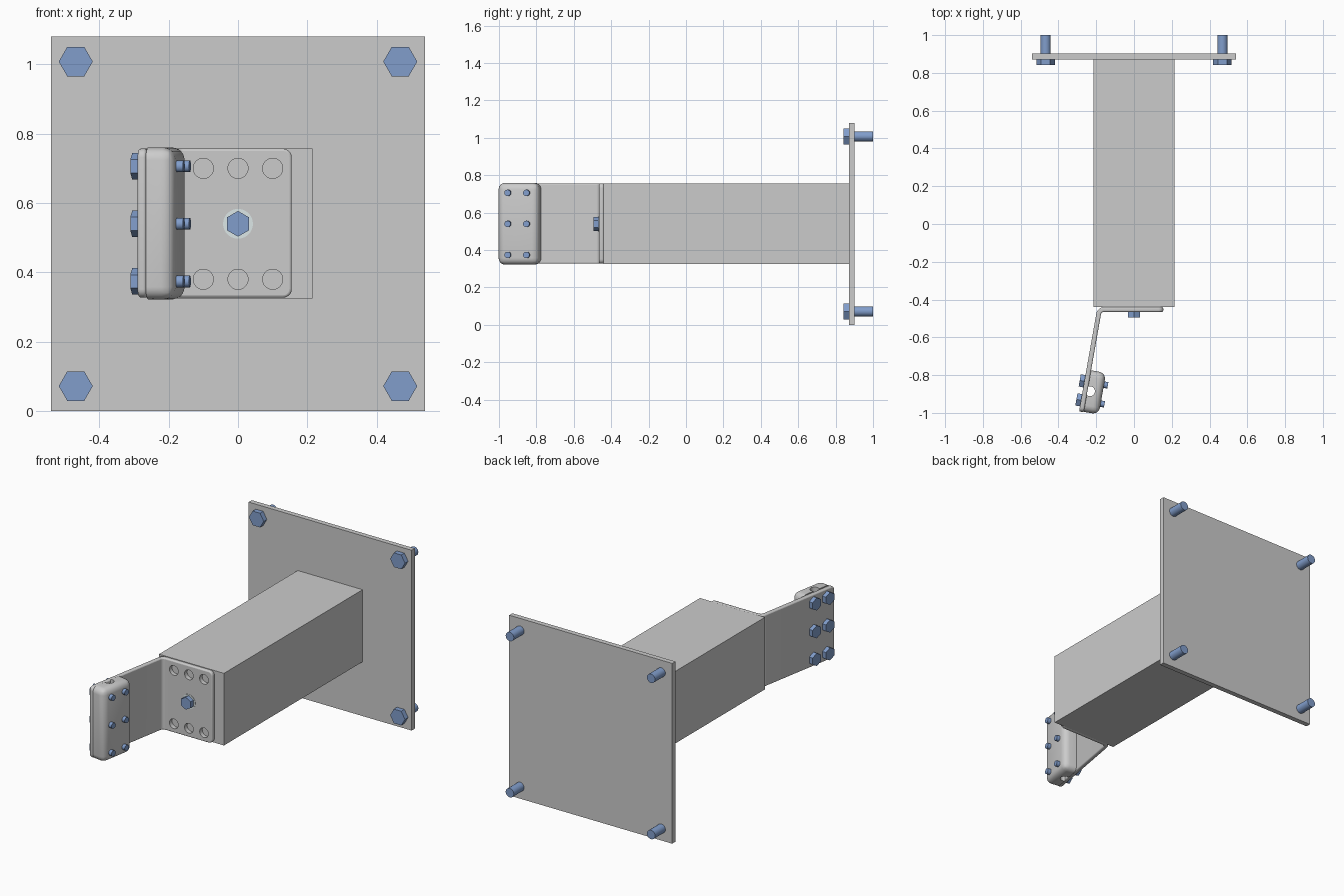
import bpy, bmesh, math
from mathutils import Matrix, Vector

if "Cube" in bpy.data.objects:
    bpy.data.objects.remove(bpy.data.objects["Cube"])

blue = bpy.data.materials.new("blue_steel")
blue.diffuse_color = (0.22, 0.34, 0.60, 1)
blue.use_nodes = True
blue.node_tree.nodes["Principled BSDF"].inputs["Base Color"].default_value = blue.diffuse_color
pale = bpy.data.materials.new("pale_washer")
pale.diffuse_color = (0.72, 0.80, 0.80, 1)
pale.use_nodes = True
pale.node_tree.nodes["Principled BSDF"].inputs["Base Color"].default_value = pale.diffuse_color


def make(name, bm, mat=None, mtx=None):
    bmesh.ops.recalc_face_normals(bm, faces=bm.faces)
    me = bpy.data.meshes.new(name)
    bm.to_mesh(me)
    bm.free()
    ob = bpy.data.objects.new(name, me)
    bpy.context.collection.objects.link(ob)
    if mat:
        me.materials.append(mat)
    if mtx:
        ob.matrix_world = mtx
    return ob


def smooth(ob):
    bpy.ops.object.select_all(action='DESELECT')
    ob.select_set(True)
    bpy.context.view_layer.objects.active = ob
    bpy.ops.object.shade_smooth_by_angle(angle=math.radians(35))


def extrude_profile(bm, pts, z0, z1):
    lo = [bm.verts.new((x, y, z0)) for x, y in pts]
    hi = [bm.verts.new((x, y, z1)) for x, y in pts]
    bm.faces.new(lo)
    bm.faces.new(hi)
    n = len(pts)
    for i in range(n):
        j = (i + 1) % n
        bm.faces.new((lo[i], lo[j], hi[j], hi[i]))


def prism(bm, n, r, z0, z1):
    extrude_profile(bm, [(r * math.cos(2 * math.pi * i / n), r * math.sin(2 * math.pi * i / n))
                         for i in range(n)], z0, z1)


def frame(pos, axis, point):
    # local z runs along axis, local x along point
    z, x = Vector(axis).normalized(), Vector(point).normalized()
    y = z.cross(x)
    m = Matrix((x, y, z)).transposed().to_4x4()
    m.translation = pos
    return m


def bolt(name, pos, axis, point, head_r, head_h, shank_r, shank_len):
    bm = bmesh.new()
    prism(bm, 6, head_r, 0, head_h)
    prism(bm, 24, shank_r, -shank_len, 0)
    smooth(make(name, bm, blue, frame(pos, axis, point)))


def box(name, x0, x1, y0, y1, z0, z1):
    bm = bmesh.new()
    extrude_profile(bm, [(x0, y0), (x1, y0), (x1, y1), (x0, y1)], z0, z1)
    return make(name, bm)


def cut(ob, cutter):
    cutter.hide_render = True
    cutter.hide_viewport = True
    cutter.display_type = 'WIRE'
    mod = ob.modifiers.new("cut", 'BOOLEAN')
    mod.operation = 'DIFFERENCE'
    mod.solver = 'EXACT'
    mod.object = cutter


# wall plate, tube and anchor bolts
MID = 0.54
box("wall_plate", -0.54, 0.54, 0.872, 0.902, 0, 1.08)
box("support_beam", -0.215, 0.215, -0.44, 0.873, 0.325, 0.757)
for sx in (-1, 1):
    for sz in (-1, 1):
        bolt("anchor_bolt", (sx * 0.468, 0.872, MID + sz * 0.468), (0, -1, 0), (1, 0, 0),
             0.049, 0.03, 0.027, 0.128)

# bent bracket: flange, bend and tilted arm
H = 0.0125
C = Vector((-0.183, -0.4525, 0))
A = math.radians(10)
D = Vector((-math.sin(A), -math.cos(A), 0))
N = Vector((math.cos(A), -math.sin(A), 0))
ARM = 0.55
r = 0.03
ctr = (C.x + r * math.tan(math.radians(40)), C.y - r)


def side(off):
    arc = [math.radians(90 + 10 * i) for i in range(9)]
    end = C + D * ARM - N * off
    return [(0.155, C.y + off)] + [(ctr[0] + (r + off) * math.cos(a), ctr[1] + (r + off) * math.sin(a))
                                   for a in arc] + [(end.x, end.y)]


bm = bmesh.new()
extrude_profile(bm, side(H) + side(-H)[::-1], 0.327, 0.757)
ends = [Vector((0.155, C.y, 0)), C + D * ARM]
corner = []
for e in bm.edges:
    m = (e.verts[0].co + e.verts[1].co) / 2
    if abs(e.verts[0].co.z - e.verts[1].co.z) < 1e-5 and any((m.xy - p.xy).length < 0.002 for p in ends):
        corner.append(e)
bmesh.ops.bevel(bm, geom=corner, offset=0.025, segments=5, affect='EDGES', profile=0.5)
bracket = make("bent_bracket", bm)
bev = bracket.modifiers.new("edge", 'BEVEL')
bev.width = 0.007
bev.segments = 3
bev.limit_method = 'ANGLE'
bev.angle_limit = math.radians(40)

# bolt holes in the flange
bm = bmesh.new()
for x in (-0.1, 0, 0.1):
    for z in (-0.16, 0.16):
        b2 = bmesh.new()
        prism(b2, 32, 0.029, -0.05, 0.05)
        b2.transform(frame((x, C.y, MID + z), (0, -1, 0), (1, 0, 0)))
        tmp = bpy.data.meshes.new("tmp")
        b2.to_mesh(tmp)
        b2.free()
        bm.from_mesh(tmp)
        bpy.data.meshes.remove(tmp)
cut(bracket, make("hole_cutter", bm))
smooth(bracket)

# centre bolt with washer
bm = bmesh.new()
prism(bm, 40, 0.043, 0, 0.002)
make("washer", bm, pale, frame((0, C.y - H, MID), (0, -1, 0), (0, 0, 1)))
bolt("centre_bolt", (0, C.y - H, MID), (0, -1, 0), (0, 0, 1), 0.037, 0.03, 0.02, 0.03)

# clamp pad, local x along the arm normal, y back along the arm
pad_frame = Matrix((N, -D, Vector((0, 0, 1)))).transposed().to_4x4()
pad_frame.translation = C
bm = bmesh.new()
extrude_profile(bm, [(H, -0.548), (0.093, -0.548), (0.093, -0.325), (H, -0.325)], 0.322, 0.76)
outer = [e for e in bm.edges if max(v.co.x for v in e.verts) > 0.05]
bmesh.ops.bevel(bm, geom=outer, offset=0.036, segments=6, affect='EDGES', profile=0.5)
pad = make("clamp_pad", bm, None, pad_frame)
bm = bmesh.new()
prism(bm, 32, 0.026, 0.2, 0.9)
cut(pad, make("groove_cutter", bm, None, pad_frame @ Matrix.Translation((0.026, -0.435, 0))))
smooth(pad)

# clamp bolts through arm and pad
for t in (0.388, 0.49):
    for dz in (-0.166, 0, 0.166):
        p = C + D * t - N * H
        bolt("clamp_bolt", (p.x, p.y, MID + dz), -N, (0, 0, 1), 0.038, 0.025, 0.017, 0.126)
